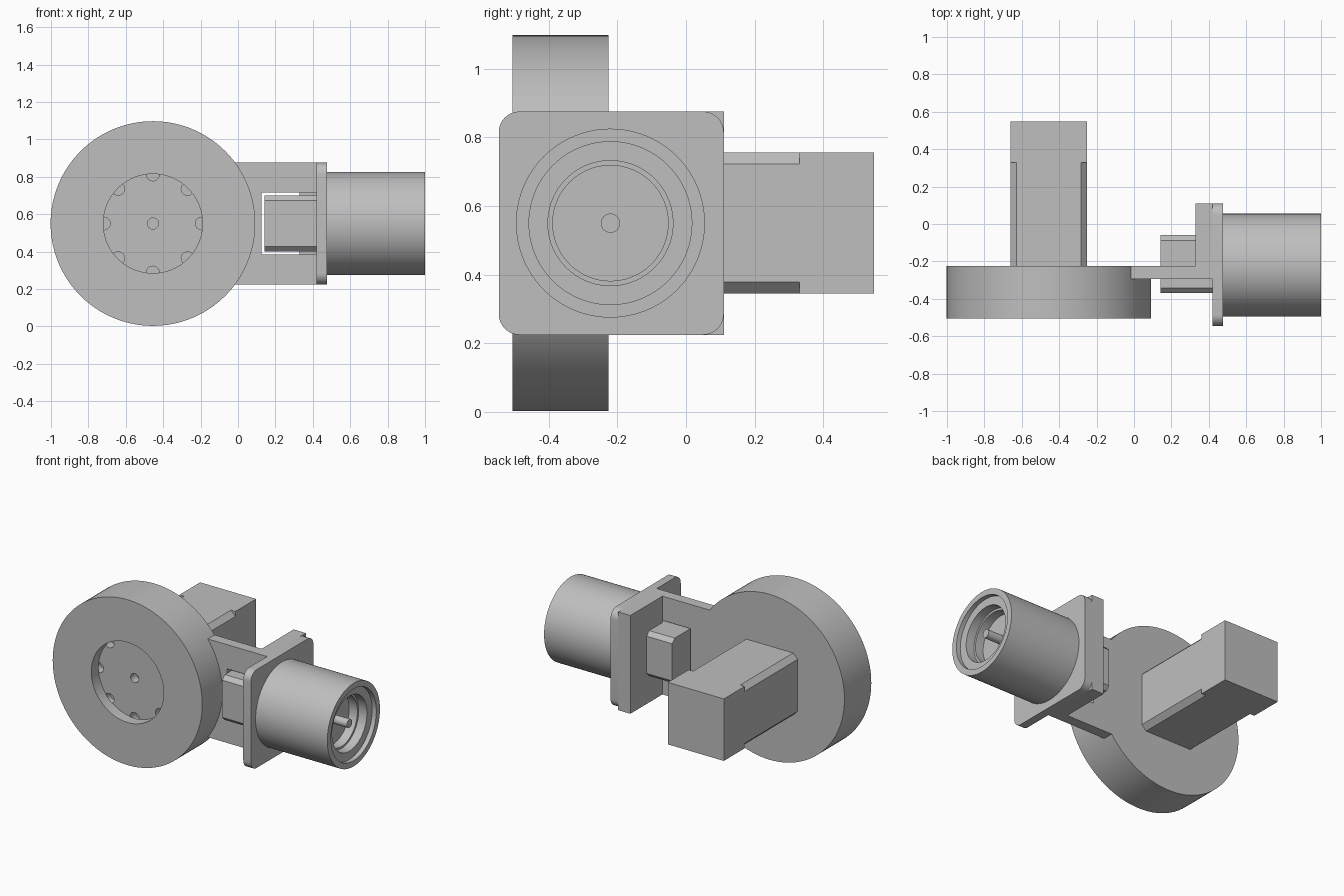
import bpy, bmesh
from math import sin, cos, pi, radians

cube = bpy.data.objects.get("Cube")
if cube:
    bpy.data.objects.remove(cube, do_unlink=True)

# Single plain grey
grey = bpy.data.materials.new("light grey")
grey.use_nodes = True
COLOR = (0.52, 0.52, 0.52, 1)
grey.diffuse_color = COLOR
grey.node_tree.nodes["Principled BSDF"].inputs["Base Color"].default_value = COLOR


def finish(name, bm):
    bmesh.ops.remove_doubles(bm, verts=bm.verts, dist=0.0001)
    bmesh.ops.recalc_face_normals(bm, faces=bm.faces)
    mesh = bpy.data.meshes.new(name)
    bm.to_mesh(mesh)
    bm.free()
    mesh.materials.append(grey)
    obj = bpy.data.objects.new(name, mesh)
    bpy.context.collection.objects.link(obj)
    return obj


def smooth(obj):
    bpy.ops.object.select_all(action='DESELECT')
    obj.select_set(True)
    bpy.context.view_layer.objects.active = obj
    bpy.ops.object.shade_smooth_by_angle(angle=radians(30))


def place(axis, along, a, b):
    """Point at distance along the axis; a, b are the other coordinates in xyz order."""
    return {'x': (along, a, b), 'y': (a, along, b)}[axis]


def add_prism(bm, axis, pts, lo, hi):
    rings = [[bm.verts.new(place(axis, t, *p)) for p in pts] for t in (lo, hi)]
    n = len(pts)
    for i in range(n):
        j = (i + 1) % n
        bm.faces.new((rings[0][i], rings[0][j], rings[1][j], rings[1][i]))
    for ring in rings:
        bm.faces.new(ring)


def prism(name, axis, pts, lo, hi):
    bm = bmesh.new()
    add_prism(bm, axis, pts, lo, hi)
    return finish(name, bm)


def circle(ca, cb, r, n):
    return [(ca + r * cos(2 * pi * i / n), cb + r * sin(2 * pi * i / n)) for i in range(n)]


def rect(a0, a1, b0, b1, r=0, steps=1):
    """Rectangle with corners rounded (many steps) or chamfered (one step)."""
    if not r:
        return [(a0, b0), (a1, b0), (a1, b1), (a0, b1)]
    centres = [(a1 - r, b1 - r), (a0 + r, b1 - r), (a0 + r, b0 + r), (a1 - r, b0 + r)]
    return [(ca + r * cos(pi / 2 * (q + s / steps)), cb + r * sin(pi / 2 * (q + s / steps)))
            for q, (ca, cb) in enumerate(centres) for s in range(steps + 1)]


def lathe(name, axis, ca, cb, profile, n=96):
    """Revolve (radius, distance) pairs about the axis through ca, cb."""
    bm = bmesh.new()
    rings = [[bm.verts.new(place(axis, t, *p)) for p in circle(ca, cb, max(r, 1e-6), n)]
             for r, t in profile]
    for low, high in zip(rings, rings[1:]):
        for i in range(n):
            j = (i + 1) % n
            bm.faces.new((low[i], low[j], high[j], high[i]))
    return finish(name, bm)


MID = 0.55           # height of both round axes
DISK_X = -0.455
BACK = -0.225        # rear plane of the disk
FLOOR = -0.43        # floor of the front recess

# Disk with a round front recess
disk = lathe("disk", 'y', DISK_X, MID,
             [(0, FLOOR), (0.265, FLOOR), (0.265, -0.505), (0.547, -0.505),
              (0.547, BACK), (0, BACK)], 128)

# Ring of holes and a centre hole in the recess floor
bm = bmesh.new()
for x, z in circle(DISK_X, MID, 0.262, 8):
    add_prism(bm, 'y', circle(x, z, 0.034, 24), FLOOR - 0.002, FLOOR + 0.06)
add_prism(bm, 'y', circle(DISK_X, MID, 0.03, 24), FLOOR - 0.002, FLOOR + 0.06)
cutter = finish("hole_cutter", bm)
cutter.hide_render = True
mod = disk.modifiers.new("holes", 'BOOLEAN')
mod.operation = 'DIFFERENCE'
mod.solver = 'EXACT'
mod.object = cutter
bpy.context.view_layer.objects.active = disk
bpy.ops.object.modifier_apply(modifier=mod.name)
bpy.data.objects.remove(cutter, do_unlink=True)
smooth(disk)

# Rear post: chamfered neck and square end
prism("post_neck", 'y', rect(-0.66, -0.25, 0.345, 0.755, 0.033), BACK, 0.33)
prism("post_end", 'y', rect(-0.66, -0.25, 0.345, 0.755), 0.33, 0.547)

# Bracket plate with a slot open toward the flange
prism("bracket_plate", 'y',
      [(-0.015, 0.225), (0.42, 0.225), (0.42, 0.385), (0.125, 0.385),
       (0.125, 0.715), (0.42, 0.715), (0.42, 0.875), (-0.015, 0.875)], -0.295, BACK)

# Flange with its thicker rear body
prism("flange_body", 'x', rect(BACK, 0.11, 0.225, 0.875), 0.33, 0.42)
smooth(prism("flange", 'x', rect(-0.545, 0.11, 0.225, 0.875, 0.06, 8), 0.42, 0.475))

# Chamfered block passing through the slot
prism("slot_block", 'x', rect(-0.37, -0.06, 0.40, 0.70, 0.027), 0.143, 0.42)

# Barrel with a stepped bore
AXIS_Y = -0.22
smooth(lathe("barrel", 'x', AXIS_Y, MID,
             [(0, 0.475), (0.275, 0.475), (0.275, 1.0), (0.237, 1.0), (0.237, 0.97),
              (0.182, 0.97), (0.182, 0.91), (0.168, 0.91), (0.168, 0.85), (0, 0.85)]))

# Contact pin in the bore
smooth(lathe("centre_pin", 'x', AXIS_Y, MID,
             [(0, 0.85), (0.028, 0.85), (0.028, 0.97), (0, 0.97)], 32))
